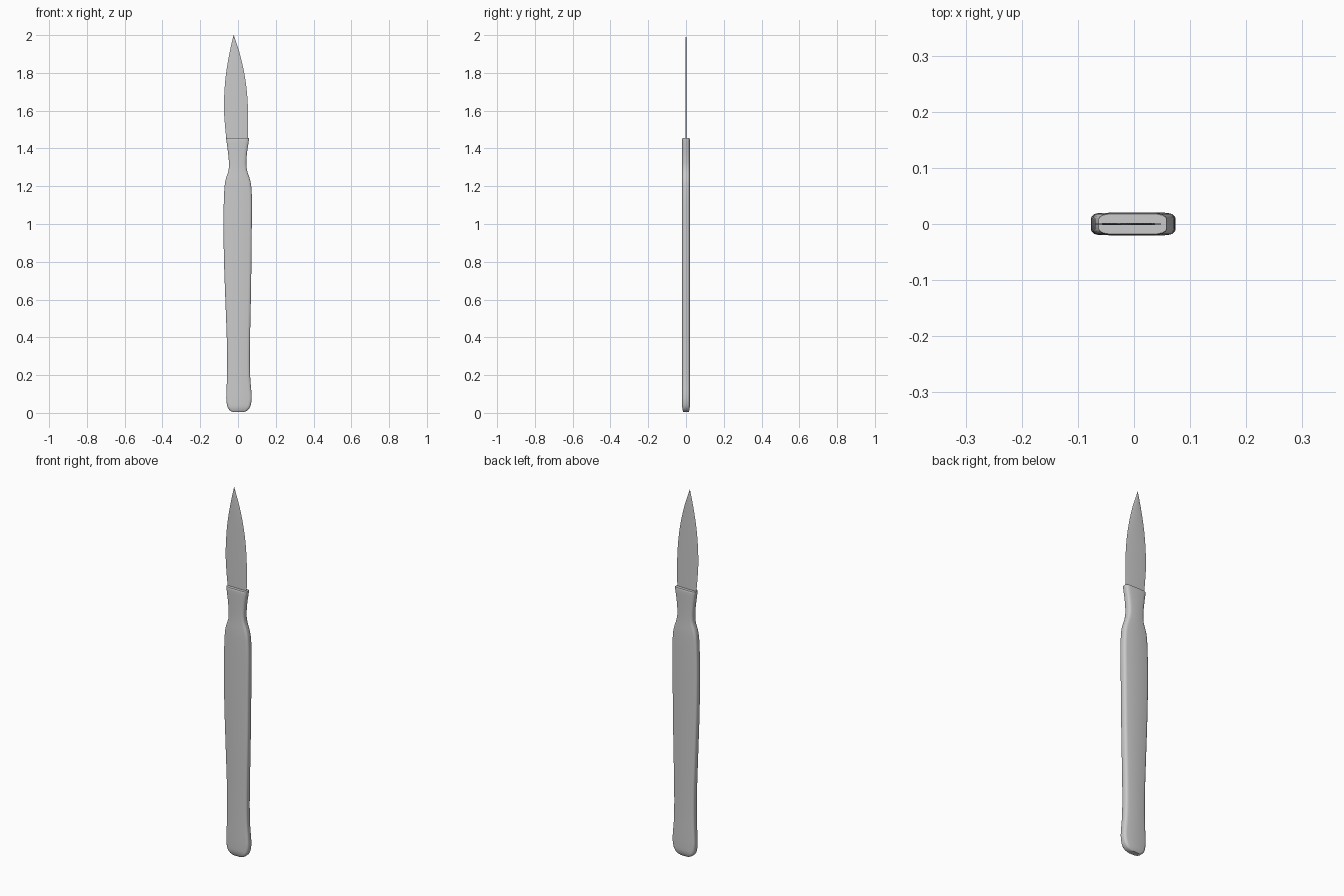
import bpy, bmesh

if "Cube" in bpy.data.objects:
    bpy.data.objects.remove(bpy.data.objects["Cube"])


def smooth_rows(rows, steps):
    """Catmull-Rom subdivision of a list of profile rows."""
    out = []
    for i in range(len(rows) - 1):
        p0, p1 = rows[max(i - 1, 0)], rows[i]
        p2, p3 = rows[i + 1], rows[min(i + 2, len(rows) - 1)]
        for s in range(steps):
            t = s / steps
            out.append([0.5 * (2 * b + (c - a) * t + (2 * a - 5 * b + 4 * c - d) * t * t
                               + (3 * b - a - 3 * c + d) * t ** 3)
                        for a, b, c, d in zip(p0, p1, p2, p3)])
    return out + [list(rows[-1])]


def loft(name, rings, angle):
    """Skin closed rings of equal length and cap both ends."""
    bm = bmesh.new()
    loops = [[bm.verts.new(p) for p in ring] for ring in rings]
    n = len(loops[0])
    for a, b in zip(loops, loops[1:]):
        for i in range(n):
            j = (i + 1) % n
            bm.faces.new((a[i], a[j], b[j], b[i]))
    bm.faces.new(loops[0][::-1])
    bm.faces.new(loops[-1])
    bmesh.ops.remove_doubles(bm, verts=bm.verts, dist=1e-5)
    bmesh.ops.recalc_face_normals(bm, faces=bm.faces)
    mesh = bpy.data.meshes.new(name)
    bm.to_mesh(mesh)
    bm.free()
    obj = bpy.data.objects.new(name, mesh)
    bpy.context.collection.objects.link(obj)
    bpy.ops.object.select_all(action='DESELECT')
    obj.select_set(True)
    bpy.context.view_layer.objects.active = obj
    bpy.ops.object.shade_smooth_by_angle(angle=angle)
    return obj


def handle_ring(z, left, right, bevel, depth):
    # rounded flat-bar section: one quarter, then mirrored round
    q = [(0, 0.5), (0.1, 0.68), (0.4, 0.88), (1, 1)]
    side = [(b * bevel, d * depth) for b, d in q]
    ring = [(right - b, d, z) for b, d in side]
    ring += [(left + b, d, z) for b, d in reversed(side)]
    ring += [(left + b, -d, z) for b, d in side]
    ring += [(right - b, -d, z) for b, d in reversed(side)]
    return ring


def blade_ring(z, left, right):
    # thin plate with tapered cutting edges
    w = (right - left) * 0.2
    t = 0.002 if right - left > 0.01 else 0.0008
    return [(right, 0, z), (right - w, t, z), (left + w, t, z),
            (left, 0, z), (left + w, -t, z), (right - w, -t, z)]


# handle: z, left x, right x, edge bevel, half thickness
handle = [
    (0.004, -0.025, 0.03, 0.012, 0.014), (0.012, -0.042, 0.048, 0.014, 0.017),
    (0.03, -0.055, 0.063, 0.015, 0.02), (0.06, -0.061, 0.071, 0.015, 0.02),
    (0.1, -0.062, 0.072, 0.015, 0.02), (0.2, -0.058, 0.064, 0.015, 0.02),
    (0.35, -0.058, 0.063, 0.015, 0.02), (0.6, -0.067, 0.068, 0.015, 0.02),
    (0.8, -0.074, 0.071, 0.015, 0.02), (1.0, -0.077, 0.073, 0.015, 0.02),
    (1.12, -0.075, 0.074, 0.015, 0.02), (1.2, -0.071, 0.07, 0.015, 0.02),
    (1.24, -0.064, 0.062, 0.015, 0.02), (1.28, -0.051, 0.049, 0.015, 0.02),
    (1.32, -0.048, 0.044, 0.016, 0.02), (1.38, -0.053, 0.048, 0.018, 0.02),
    (1.445, -0.062, 0.058, 0.02, 0.02), (1.456, -0.063, 0.058, 0.02, 0.018),
]
loft("handle", [handle_ring(*r) for r in smooth_rows(handle, 3)], 0.6)

# blade: z, left x, right x
blade = [
    (1.43, -0.059, 0.052), (1.5, -0.067, 0.053), (1.6, -0.074, 0.053),
    (1.7, -0.072, 0.047), (1.8, -0.063, 0.033), (1.9, -0.046, 0.01),
    (1.96, -0.033, -0.009), (2.0, -0.0235, -0.0225),
]
loft("blade", [blade_ring(*r) for r in smooth_rows(blade, 4)], 0.5)
